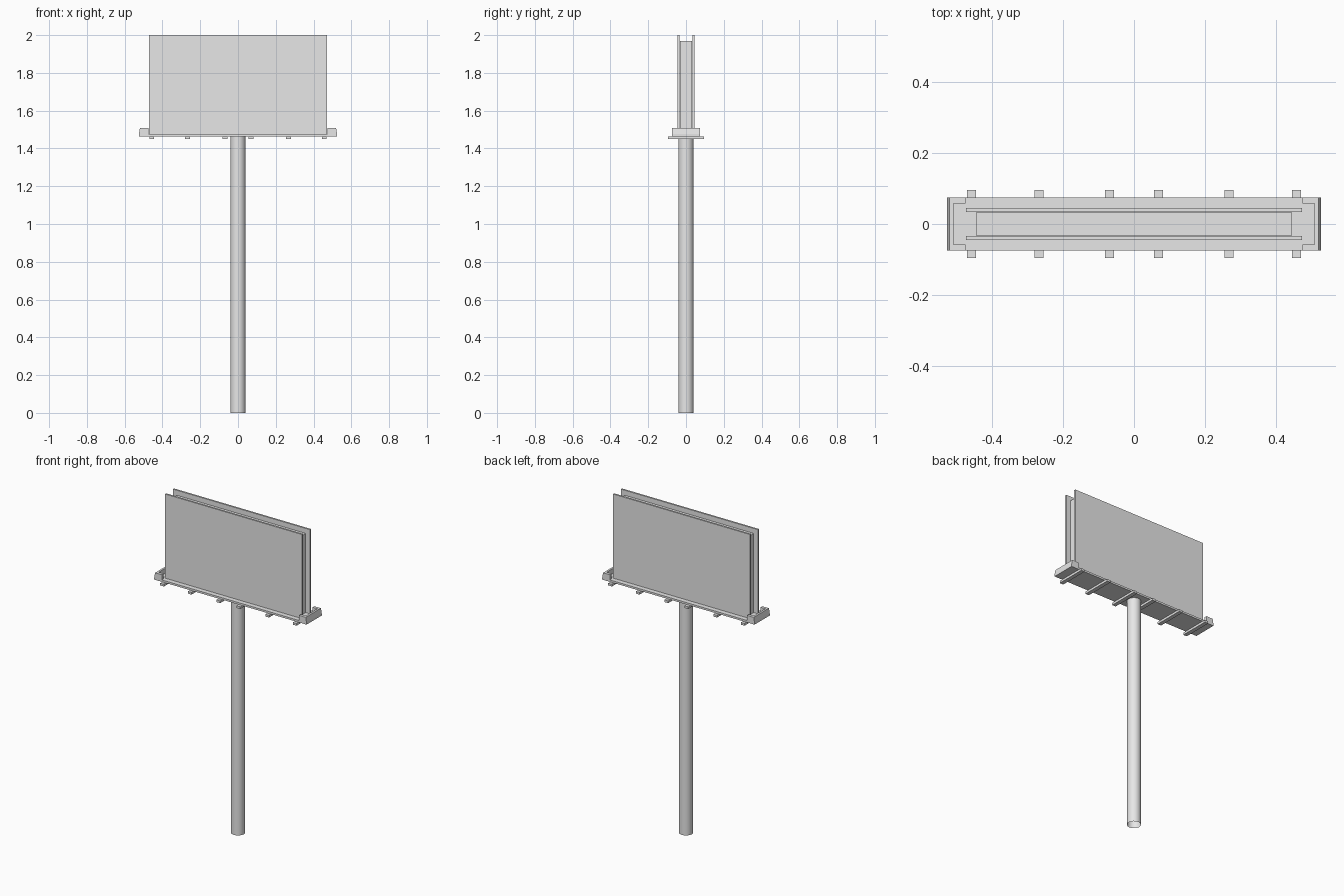
import bpy
import bmesh
import math

cube = bpy.data.objects.get("Cube")
if cube:
    bpy.data.objects.remove(cube, do_unlink=True)

# One plain grey for every part
grey = bpy.data.materials.new("light_grey")
grey.use_nodes = True
colour = (0.8, 0.8, 0.8, 1.0)
grey.diffuse_color = colour
grey.node_tree.nodes["Principled BSDF"].inputs["Base Color"].default_value = colour


def add_object(name, bm):
    bmesh.ops.recalc_face_normals(bm, faces=bm.faces)
    mesh = bpy.data.meshes.new(name)
    bm.to_mesh(mesh)
    bm.free()
    mesh.materials.append(grey)
    obj = bpy.data.objects.new(name, mesh)
    bpy.context.collection.objects.link(obj)
    return obj


def box(name, x, y, z):
    """Box from (min, max) ranges on each axis."""
    bm = bmesh.new()
    bmesh.ops.create_cube(bm, size=1)
    for v in bm.verts:
        v.co = [r[0] if c < 0 else r[1] for c, r in zip(v.co, (x, y, z))]
    return add_object(name, bm)


def end_rail(name, side, bottom, top):
    """C-shaped kerb around one platform end, its outer face leaning in."""
    inner, wall, lean = 0.473, 0.018, 0.006
    outer, half = 0.525, 0.075
    outline = [(inner, -half), (outer, -half), (outer, half), (inner, half),
               (inner, half - wall), (outer - wall, half - wall),
               (outer - wall, wall - half), (inner, wall - half)]
    bm = bmesh.new()
    face = bm.faces.new([bm.verts.new((x * side, y, bottom)) for x, y in outline])
    raised = bmesh.ops.extrude_face_region(bm, geom=[face])["geom"]
    for v in [g for g in raised if isinstance(g, bmesh.types.BMVert)]:
        v.co.z = top
        if abs(v.co.x) > outer - 0.001:
            v.co.x -= lean * side
    add_object(name, bm)


# Pole: an open tube standing on the ground
bm = bmesh.new()
bmesh.ops.create_cone(bm, cap_ends=False, segments=16, radius1=0.04,
                      radius2=0.04, depth=1.465)
bmesh.ops.translate(bm, verts=bm.verts, vec=(0, 0, 1.465 / 2))
pole = add_object("pole", bm)
bpy.context.view_layer.objects.active = pole
pole.select_set(True)
bpy.ops.object.shade_smooth_by_angle(angle=math.radians(40))

# Walkway platform with cross beams below
box("platform", (-0.525, 0.525), (-0.075, 0.075), (1.464, 1.476))
for side, label in ((-1, "right"), (1, "left")):
    end_rail(label + "_end_rail", side, 1.476, 1.508)
    for i, x in enumerate((0.069, 0.267, 0.457)):
        x *= side
        box(f"{label}_cross_beam_{i + 1}", (x - 0.0125, x + 0.0125),
            (-0.095, 0.095), (1.45, 1.464))

# Display panels either side of a recessed core
box("core", (-0.444, 0.444), (-0.032, 0.032), (1.476, 1.97))
box("front_panel", (-0.472, 0.472), (-0.045, -0.034), (1.476, 2.0))
box("back_panel", (-0.472, 0.472), (0.034, 0.045), (1.476, 2.0))
